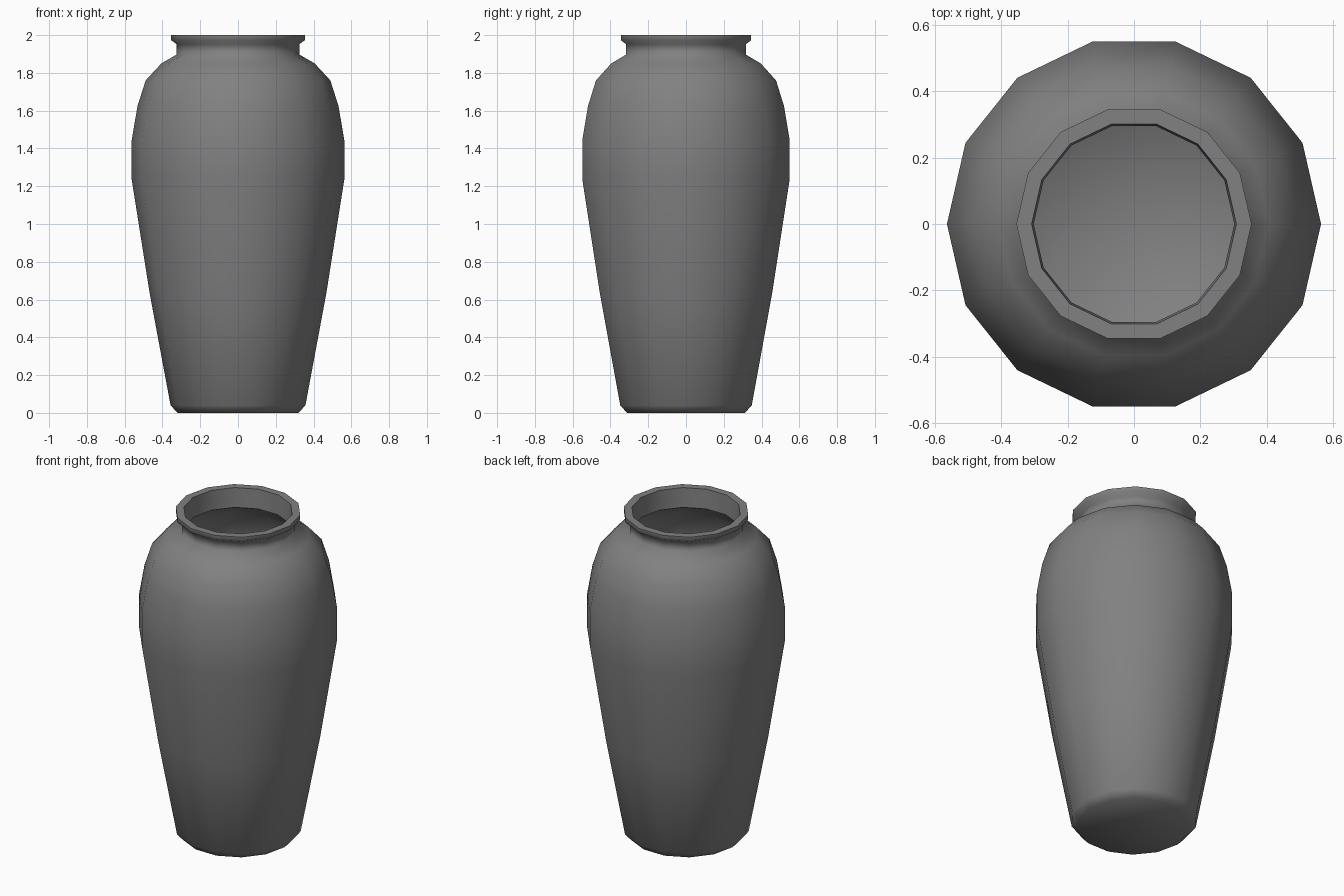
import bpy
import bmesh
import math

SIDES = 14

cube = bpy.data.objects.get("Cube")
if cube:
    bpy.data.objects.remove(cube, do_unlink=True)

clay = bpy.data.materials.new("grey_clay")
clay.use_nodes = True
colour = (0.22, 0.22, 0.22, 1)
clay.diffuse_color = colour
clay.node_tree.nodes["Principled BSDF"].inputs["Base Color"].default_value = colour


def lathe(name, profile, material):
    """Turn a (radius, height) profile around the z axis."""
    bm = bmesh.new()
    verts = [bm.verts.new((r, 0, z)) for r, z in profile]
    edges = [bm.edges.new(pair) for pair in zip(verts, verts[1:])]
    bmesh.ops.spin(bm, geom=verts + edges, cent=(0, 0, 0), axis=(0, 0, 1),
                   angle=math.tau, steps=SIDES)
    bmesh.ops.remove_doubles(bm, verts=bm.verts, dist=0.0005)
    bmesh.ops.recalc_face_normals(bm, faces=bm.faces)
    mesh = bpy.data.meshes.new(name)
    bm.to_mesh(mesh)
    bm.free()
    mesh.materials.append(material)
    obj = bpy.data.objects.new(name, mesh)
    bpy.context.collection.objects.link(obj)
    bpy.ops.object.select_all(action="DESELECT")
    obj.select_set(True)
    bpy.context.view_layer.objects.active = obj
    bpy.ops.object.shade_smooth_by_angle(angle=math.radians(60))
    return obj


# Outer wall: base, chamfered foot, tapered body and rounded shoulder
outer = [(0, 0), (0.32, 0), (0.357, 0.04), (0.468, 0.635), (0.563, 1.237),
         (0.563, 1.443), (0.532, 1.625), (0.489, 1.76), (0.406, 1.85),
         (0.325, 1.897)]

# Neck with flared lip, then down the inside of the mouth
neck = [(0.325, 1.952), (0.354, 1.973), (0.354, 2), (0.308, 2), (0.302, 1.88)]

# Hollow interior, following the outer wall
inner = [(0.394, 1.83), (0.472, 1.745), (0.512, 1.62), (0.543, 1.44),
         (0.543, 1.24), (0.448, 0.635), (0.338, 0.05), (0.305, 0.02), (0, 0.02)]

lathe("jar", outer + neck + inner, clay)
